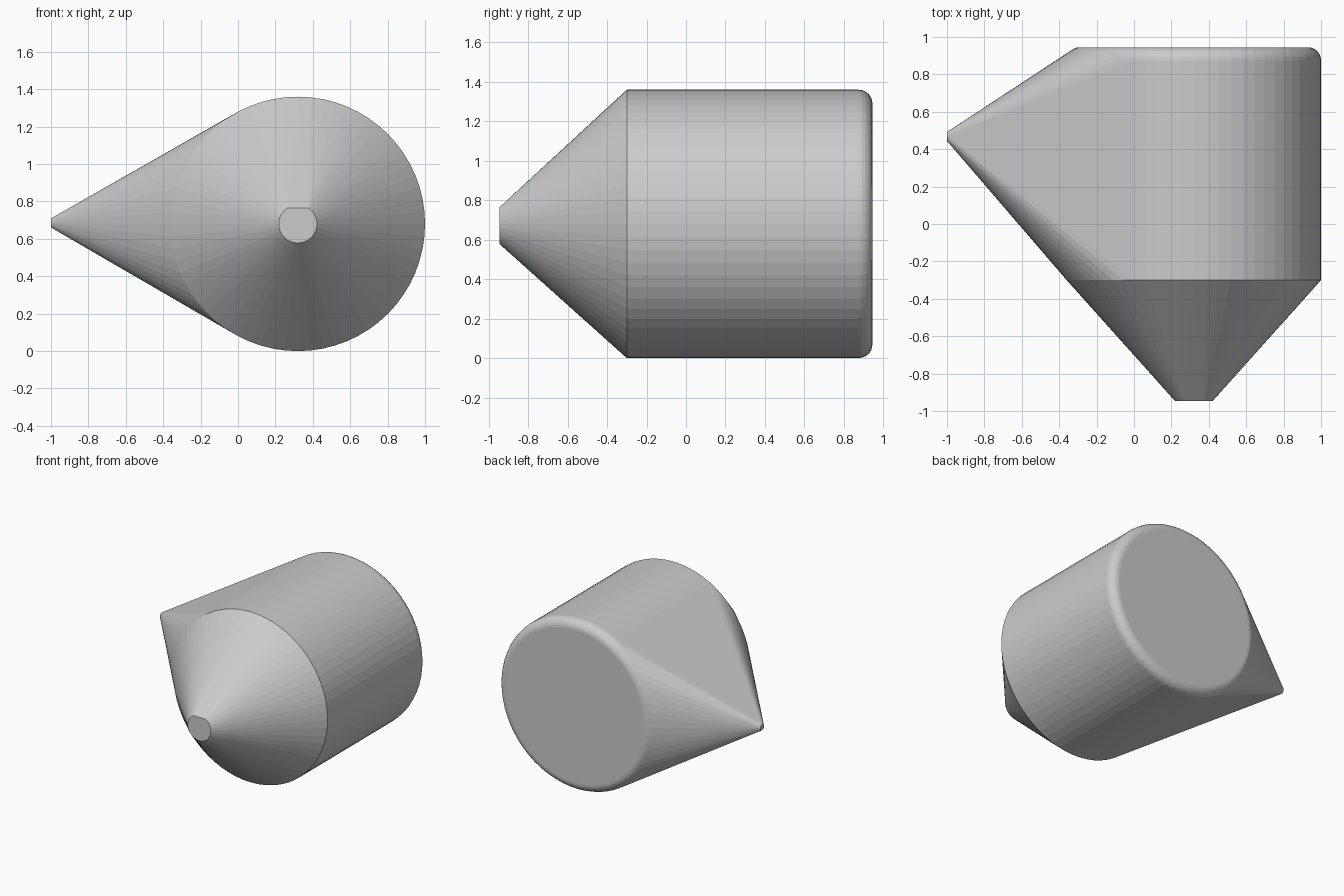
import bpy
import bmesh
from math import cos, sin, pi, radians
from mathutils import Vector

cube = bpy.data.objects.get("Cube")
if cube:
    bpy.data.objects.remove(cube, do_unlink=True)

AXIS_X, AXIS_Z = 0.32, 0.68
RADIUS, BACK, BEVEL = 0.68, 0.945, 0.07
SEGMENTS, BEVEL_STEPS = 64, 6

bm = bmesh.new()


def add_ring(y, radius, segments=SEGMENTS, top=None):
    """Ring around the body's front-to-back axis, optionally cut flat on top."""
    for i in range(segments):
        a = 2 * pi * i / segments
        z = radius * sin(a)
        if top is not None and z > top:
            continue
        bm.verts.new((AXIS_X + radius * cos(a), y, AXIS_Z + z))


# Front nose with a flattened top edge
add_ring(-BACK, 0.102, 32, top=0.088)

# Shoulder where the cone meets the barrel
add_ring(-0.30, RADIUS)

# Rounded rear rim
for step in range(BEVEL_STEPS + 1):
    t = pi / 2 * step / BEVEL_STEPS
    add_ring(BACK - BEVEL + BEVEL * sin(t), RADIUS - BEVEL + BEVEL * cos(t))

# Small blunt tip on the right side
for x, r in ((-1.0, 0.024), (-0.99, 0.03)):
    for i in range(12):
        a = 2 * pi * i / 12
        bm.verts.new(Vector((x, 0.468 + r * cos(a), AXIS_Z + 0.005 + r * sin(a))))

# Stretch one convex skin over the nose, barrel and tip
hull = bmesh.ops.convex_hull(bm, input=bm.verts[:], use_existing_faces=False)
unused = {g for g in hull["geom_interior"] + hull["geom_unused"]
          if isinstance(g, bmesh.types.BMVert)}
bmesh.ops.delete(bm, geom=list(unused), context='VERTS')
bmesh.ops.dissolve_limit(bm, angle_limit=radians(0.2),
                         verts=bm.verts[:], edges=bm.edges[:])
bmesh.ops.recalc_face_normals(bm, faces=bm.faces[:])

mesh = bpy.data.meshes.new("pointed_body")
bm.to_mesh(mesh)
bm.free()
body = bpy.data.objects.new("pointed_body", mesh)
bpy.context.collection.objects.link(body)
